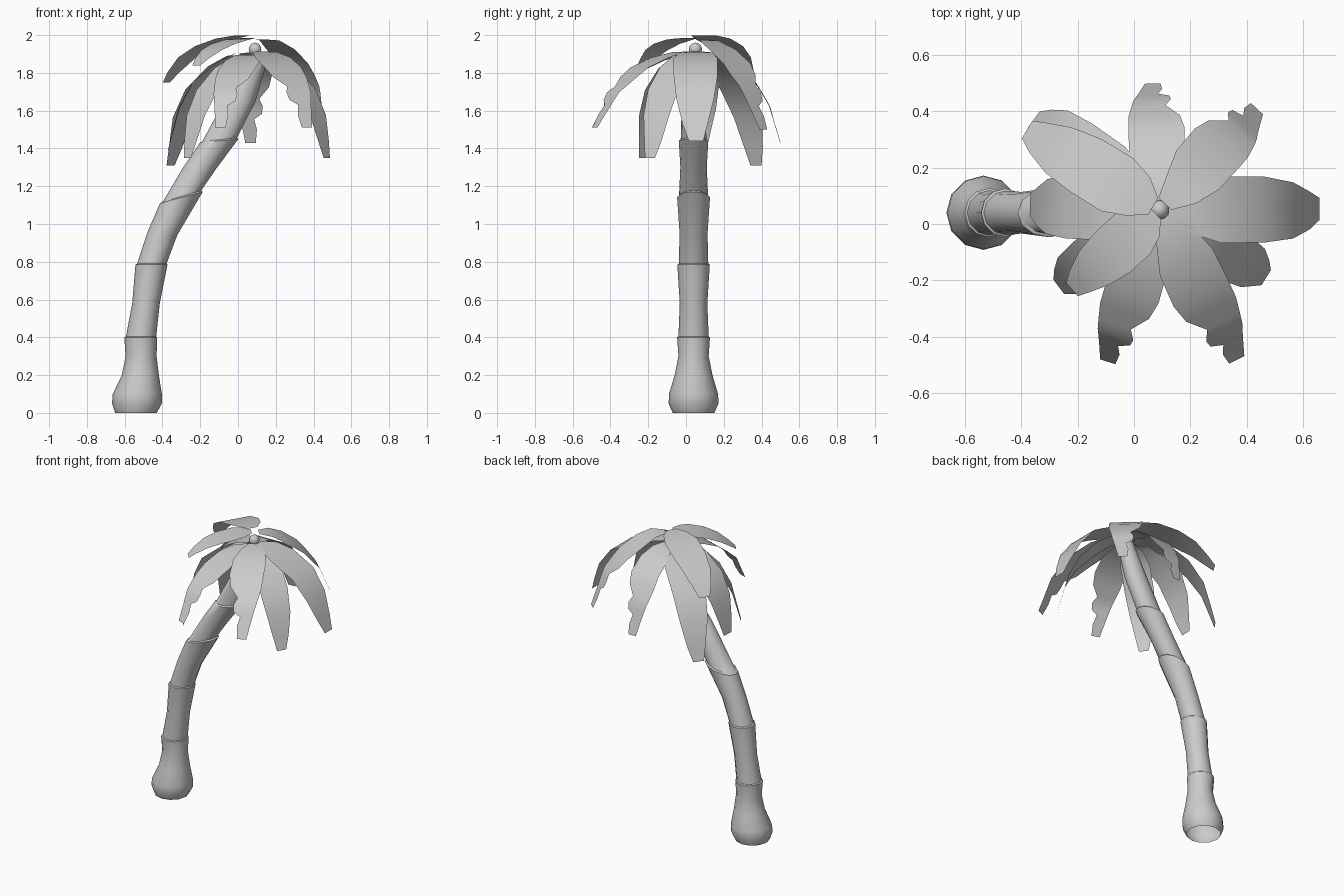
import bpy, bmesh, math
from mathutils import Vector

if "Cube" in bpy.data.objects:
    bpy.data.objects.remove(bpy.data.objects["Cube"])

SIDES = 12
YC = 0.04
CROWN = Vector((0.09, 0.05))


def finish(bm, name, angle=35):
    mesh = bpy.data.meshes.new(name)
    bm.to_mesh(mesh)
    bm.free()
    ob = bpy.data.objects.new(name, mesh)
    bpy.context.collection.objects.link(ob)
    bpy.ops.object.select_all(action='DESELECT')
    ob.select_set(True)
    bpy.context.view_layer.objects.active = ob
    bpy.ops.object.shade_smooth_by_angle(angle=math.radians(angle))
    return ob


# Curved trunk, open below: centre x, z, radius in x, radius in y, rise across the ring
rings = [(-.54, 0, .11, .11, 0), (-.535, .05, .132, .132, 0),
         (-.533, .1, .13, .13, 0), (-.517, .2, .098, .1, 0),
         (-.513, .3, .082, .08, 0), (-.515, .4, .087, .087, 0), (-.513, .405, .08, .08, 0),
         (-.487, .58, .073, .073, 0), (-.458, .785, .085, .086, 0), (-.456, .79, .078, .078, 0),
         (-.40, .95, .078, .074, -.01), (-.3, 1.14, .113, .087, .03), (-.297, 1.147, .102, .077, .03),
         (-.2, 1.3, .09, .07, .0), (-.1, 1.44, .102, .078, .01), (-.097, 1.447, .092, .068, .01),
         (.015, 1.66, .078, .062, -.01), (.11, 1.89, .05, .05, -.01)]
bm = bmesh.new()
loops = []
for x, z, rx, ry, rise in rings:
    loop = []
    for i in range(SIDES):
        a = math.tau * i / SIDES
        loop.append(bm.verts.new((x + rx * math.cos(a), YC + ry * math.sin(a),
                                  z + rise * math.cos(a))))
    loops.append(loop)
for a, b in zip(loops, loops[1:]):
    for i in range(SIDES):
        j = (i + 1) % SIDES
        bm.faces.new((a[i], a[j], b[j], b[i]))
bm.faces.new(loops[-1])
finish(bm, "trunk", 40)

# Frond outlines: position along the length, left and right share of half width
PLAIN = [(.04, .3, .3), (.14, .75, .7), (.28, 1, 1), (.5, 1, .98),
         (.7, .83, .86), (.88, .55, .58), (1, .36, .3)]
TORN = [(.04, .3, .3), (.14, .75, .6), (.28, 1, .95), (.45, 1, 1), (.56, .98, .85),
        (.66, .86, .35), (.72, .78, .55), (.78, .68, .5), (.82, .62, .1),
        (.9, .5, .25), (1, .36, .2)]


def arc(bend):
    """Drooping profile as (reach, drop) fractions, from gentle to steep."""
    gentle = [(0, 0), (.22, .02), (.5, .2), (.78, .5), (1, 1)]
    steep = [(0, 0), (.3, .02), (.7, .28), (.89, .6), (1, 1)]
    return [tuple(g + (s - g) * bend for g, s in zip(p, q))
            for p, q in zip(gentle, steep)]


def frond(name, az, length, z0, z1, half, outline, bend=0.5, flip=False):
    pts = [Vector((r * length, z0 - d * (z0 - z1))) for r, d in arc(bend)]
    segs = [(q - p).length for p, q in zip(pts, pts[1:])]
    total = sum(segs)

    def at(t):
        s = t * total
        for p, q, l in zip(pts, pts[1:], segs):
            if s <= l + 1e-6:
                return p.lerp(q, s / l)
            s -= l
        return pts[-1]

    a = math.radians(az)
    out = Vector((math.cos(a), math.sin(a)))
    side = Vector((-out.y, out.x))
    bm = bmesh.new()
    prev = None
    for t, lw, rw in outline:
        if flip:
            lw, rw = rw, lw
        p = at(t)
        c = CROWN + out * p.x
        row = [bm.verts.new((*(c + side * w * half), p.y)) for w in (lw, 0, -rw)]
        if prev:
            for i in (0, 1):
                bm.faces.new((prev[i], prev[i + 1], row[i + 1], row[i]))
        prev = row
    finish(bm, name, 50)


# Crown: azimuth, length, start height, tip height, half width, outline, bend, flip
fronds = [
    (0, .57, 1.915, 1.44, .118, PLAIN, .8, False),
    (92, .45, 1.91, 1.43, .1, TORN, .8, False),
    (47, .50, 1.98, 1.50, .105, TORN, .3, True),
    (-32, .45, 1.90, 1.35, .095, PLAIN, .8, True),
    (-63.5, .60, 1.915, 1.51, .108, TORN, .4, False),
    (-108, .57, 1.90, 1.51, .1, TORN, .4, True),
    (-143, .45, 1.89, 1.35, .095, PLAIN, .8, False),
    (178, .46, 1.91, 1.39, .115, PLAIN, 1, True),
    (144, .55, 1.90, 1.31, .11, PLAIN, .7, False),
    (149, .55, 2.0, 1.75, .11, PLAIN, .2, True),
    (-138, .42, 1.985, 1.84, .095, PLAIN, .2, False),
]
for n, args in enumerate(fronds, 1):
    frond(f"frond_{n:02d}", *args)

# Small bud at the centre of the crown
bm = bmesh.new()
bmesh.ops.create_uvsphere(bm, u_segments=10, v_segments=6, radius=.035)
bmesh.ops.translate(bm, verts=bm.verts, vec=(CROWN.x, CROWN.y, 1.925))
finish(bm, "crown_bud", 60)
